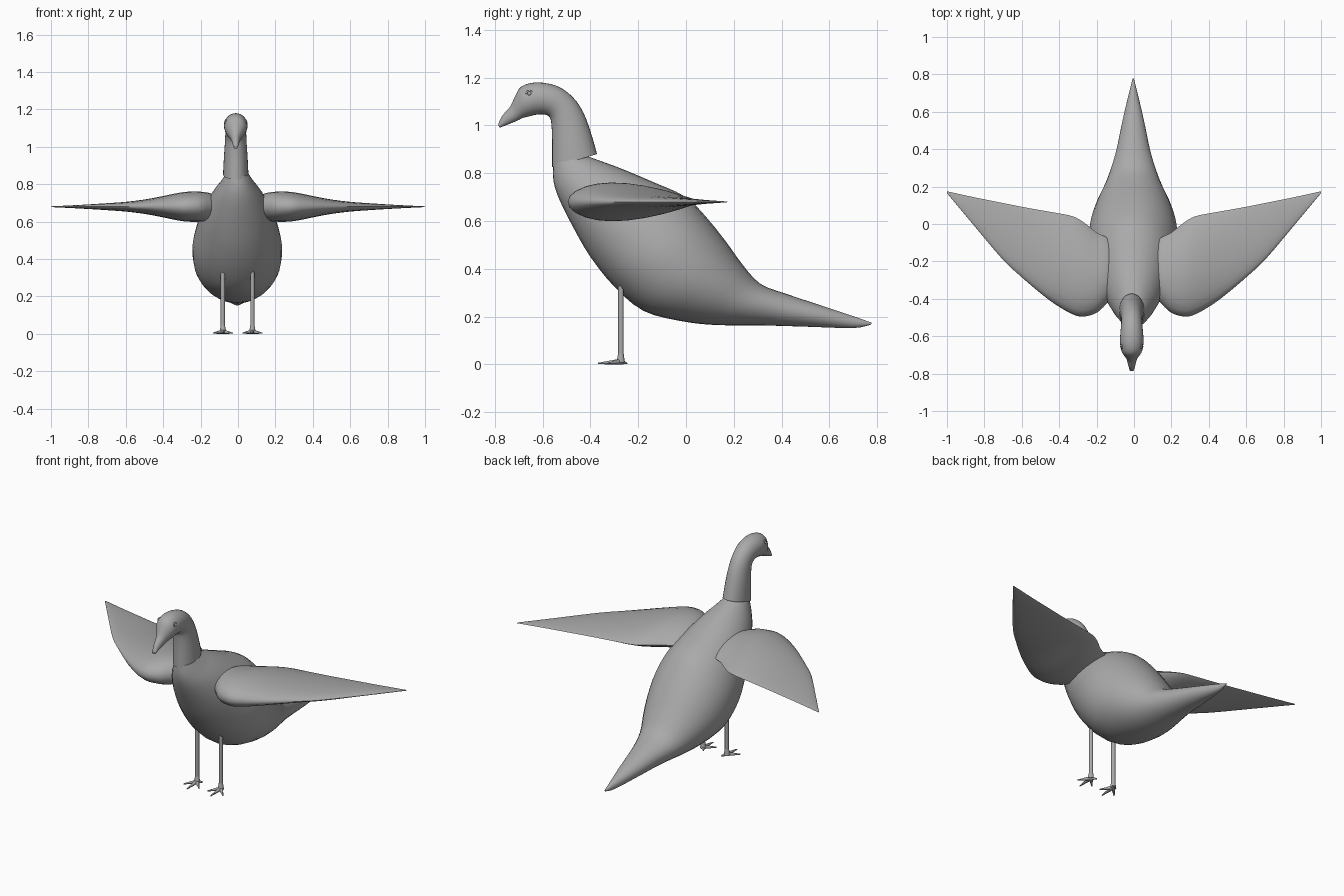
import bpy, bmesh, math
from mathutils import Vector

if "Cube" in bpy.data.objects:
    bpy.data.objects.remove(bpy.data.objects["Cube"])

grey = bpy.data.materials.new("plain grey")
grey.diffuse_color = (0.4, 0.4, 0.4, 1)
grey.use_nodes = True
grey.node_tree.nodes["Principled BSDF"].inputs["Base Color"].default_value = grey.diffuse_color


def finish(name, bm, angle=50):
    bmesh.ops.recalc_face_normals(bm, faces=bm.faces)
    me = bpy.data.meshes.new(name)
    bm.to_mesh(me)
    bm.free()
    me.materials.append(grey)
    ob = bpy.data.objects.new(name, me)
    bpy.context.collection.objects.link(ob)
    bpy.ops.object.select_all(action='DESELECT')
    ob.select_set(True)
    bpy.context.view_layer.objects.active = ob
    bpy.ops.object.shade_smooth_by_angle(angle=math.radians(angle))
    return ob


def refine(rows, steps=3):
    """Catmull-Rom interpolation between section rows."""
    out = []
    for i in range(len(rows) - 1):
        quad = [rows[max(i - 1, 0)], rows[i], rows[i + 1], rows[min(i + 2, len(rows) - 1)]]
        for k in range(steps):
            t = k / steps
            out.append([0.5 * (2 * b + (c - a) * t + (2 * a - 5 * b + 4 * c - d) * t * t
                               + (3 * b - a - 3 * c + d) * t ** 3) for a, b, c, d in zip(*quad)])
    return out + [list(rows[-1])]


def loft(name, rings, angle=50):
    bm = bmesh.new()
    loops = [[bm.verts.new(p) for p in r] for r in rings]
    n = len(loops[0])
    for a, b in zip(loops, loops[1:]):
        for i in range(n):
            bm.faces.new((a[i], a[(i + 1) % n], b[(i + 1) % n], b[i]))
    bm.faces.new(loops[0][::-1])
    bm.faces.new(loops[-1])
    return finish(name, bm, angle)


def oval_rings(rows, cx, n=28):
    """Rows hold lower y, z, upper y, z and half width of each oval section."""
    rings = []
    for y0, z0, y1, z1, w in refine(rows):
        lo, hi = Vector((cx, y0, z0)), Vector((cx, y1, z1))
        mid, half = (lo + hi) / 2, (hi - lo) / 2
        rings.append([mid + half * math.sin(a) + Vector((w * math.cos(a), 0, 0))
                      for a in (2 * math.pi * i / n for i in range(n))])
    return rings


# Body tapering into the tail
loft("body", oval_rings([
    (-.555, .84, -.41, .87, .06), (-.555, .77, -.34, .845, .09),
    (-.53, .69, -.26, .815, .13), (-.47, .57, -.13, .76, .18),
    (-.40, .45, 0, .70, .215), (-.30, .325, .09, .61, .24),
    (-.18, .225, .17, .51, .23), (-.03, .183, .235, .42, .195),
    (.12, .165, .31, .338, .145), (.33, .163, .42, .295, .095),
    (.53, .157, .58, .242, .057), (.70, .152, .70, .202, .023),
    (.772, .166, .778, .174, .004)], -.004))

# Neck, head and beak in one curved form
loft("neck_and_head", oval_rings([
    (-.56, .825, -.372, .88, .068), (-.56, .93, -.398, .97, .063),
    (-.562, .99, -.43, 1.055, .058), (-.568, 1.03, -.475, 1.12, .056),
    (-.588, 1.045, -.54, 1.165, .059), (-.625, 1.045, -.625, 1.18, .063),
    (-.66, 1.037, -.688, 1.163, .057), (-.685, 1.03, -.715, 1.122, .042),
    (-.705, 1.02, -.736, 1.078, .028), (-.742, 1.005, -.767, 1.043, .019),
    (-.78, .99, -.786, 1.005, .011)], -.012))

# Wing sections: x, leading y, trailing y, half thickness
wing_rows = [
    (.10, -.34, -.16, .03), (.125, -.40, -.095, .058), (.15, -.43, -.07, .07),
    (.20, -.475, -.045, .077), (.27, -.495, .01, .077), (.33, -.482, .042, .069),
    (.42, -.43, .06, .051), (.50, -.37, .074, .037), (.60, -.285, .092, .025),
    (.70, -.192, .112, .018), (.85, -.015, .142, .009), (1, .165, .175, .002)]
for side, label in ((-1, "left"), (1, "right")):
    rings = []
    for x, lead, trail, th in refine(wing_rows):
        ring = []
        for i in range(24):
            a = 2 * math.pi * i / 24
            s = (1 - math.cos(a)) / 2
            # rounded leading edge, thin trailing edge
            z = th * math.copysign(1, math.sin(a)) * 2.06 * math.sqrt(s) * (1 - s) ** .8 * 1.2 if 0 < i < 24 and i != 12 else 0
            ring.append((side * x, lead + (trail - lead) * s, .68 + z))
        rings.append(ring)
    loft(label + "_wing", rings, 60)


def rod(bm, p, q, r0, r1, n=10):
    """Tapered rod between two points."""
    p, q = Vector(p), Vector(q)
    d = q - p
    m = d.to_track_quat('Z', 'Y').to_matrix().to_4x4()
    m.translation = (p + q) / 2
    bmesh.ops.create_cone(bm, cap_ends=True, segments=n, radius1=r0, radius2=r1,
                          depth=d.length, matrix=m)


for side, label in ((-1, "left"), (1, "right")):
    # Leg with flared ankle
    x = side * .079 - .002
    bm = bmesh.new()
    rod(bm, (x, -.272, .04), (x, -.272, .34), .0115, .0115, 12)
    rod(bm, (x, -.274, .008), (x, -.272, .045), .018, .0115, 12)
    finish(label + "_leg", bm)

    # Three front toes and one short back toe
    bm = bmesh.new()
    for dx, dy in ((-.052, -.055), (0, -.096), (.052, -.055), (side * -.02, .025)):
        rod(bm, (x, -.274, .012), (x + dx, -.272 + dy, .004), .012, .003, 8)
    for v in bm.verts:
        v.co.z = max(v.co.z, 0)
    finish(label + "_foot", bm)

    # Eye: a small ball within a raised ring
    bm = bmesh.new()
    ex = -.012 + side * .053
    bmesh.ops.create_uvsphere(bm, u_segments=12, v_segments=8, radius=.009)
    for v in bm.verts:
        v.co += Vector((ex, -.655, 1.133))
    finish(label + "_eye", bm)
    bpy.ops.mesh.primitive_torus_add(location=(ex, -.655, 1.133), rotation=(0, math.pi / 2, 0),
                                     major_radius=.012, minor_radius=.004,
                                     major_segments=16, minor_segments=6)
    lid = bpy.context.object
    lid.name = label + "_eyelid"
    lid.data.materials.append(grey)
    bpy.ops.object.shade_smooth()
